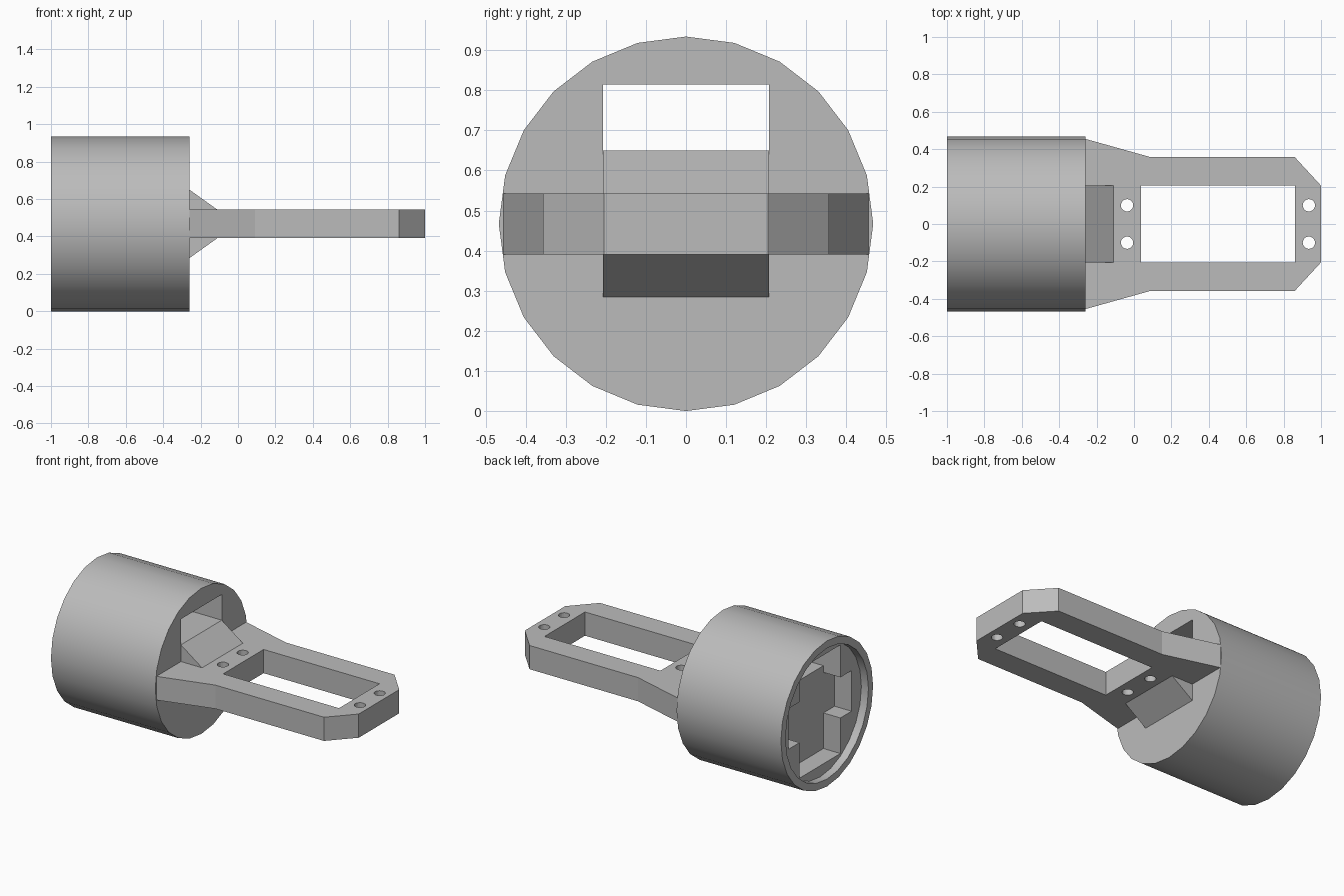
import bpy, bmesh, math
from mathutils import Matrix, Vector

if "Cube" in bpy.data.objects:
    bpy.data.objects.remove(bpy.data.objects["Cube"], do_unlink=True)

MID = 0.467          # height of the shared axis
R = 0.467            # cup radius
CUP_END = -0.26      # closed end of the cup
SLOT = 0.207         # half width of slot, wedges and window

grey = bpy.data.materials.new("plain grey")
grey.use_nodes = True
grey.diffuse_color = (0.5, 0.5, 0.5, 1)
grey.node_tree.nodes["Principled BSDF"].inputs["Base Color"].default_value = (0.5, 0.5, 0.5, 1)


def finish(name, bm):
    bmesh.ops.recalc_face_normals(bm, faces=bm.faces)
    mesh = bpy.data.meshes.new(name)
    bm.to_mesh(mesh)
    bm.free()
    mesh.materials.append(grey)
    obj = bpy.data.objects.new(name, mesh)
    bpy.context.collection.objects.link(obj)
    return obj


def box(name, x0, x1, y, z0, z1):
    bm = bmesh.new()
    bmesh.ops.create_cube(bm, size=1)
    for v in bm.verts:
        v.co = (x1 if v.co.x > 0 else x0, math.copysign(y, v.co.y),
                MID + (z1 if v.co.z > 0 else z0))
    return finish(name, bm)


def cylinder(name, centre, radius, depth, sides, axis):
    bm = bmesh.new()
    turn = Matrix.Rotation(math.pi / 2, 4, 'Y') if axis == 'X' else Matrix()
    bmesh.ops.create_cone(bm, cap_ends=True, segments=sides, radius1=radius,
                          radius2=radius, depth=depth,
                          matrix=Matrix.Translation(centre) @ turn)
    return finish(name, bm)


def prism(name, points, push):
    bm = bmesh.new()
    face = bm.faces.new([bm.verts.new(p) for p in points])
    new = bmesh.ops.extrude_face_region(bm, geom=[face])["geom"]
    bmesh.ops.translate(bm, vec=Vector(push),
                        verts=[e for e in new if isinstance(e, bmesh.types.BMVert)])
    return finish(name, bm)


def cut(obj, cutters):
    for c in cutters:
        c.hide_render = True
        mod = obj.modifiers.new("cut", 'BOOLEAN')
        mod.operation, mod.solver, mod.object = 'DIFFERENCE', 'EXACT', c
        bpy.context.view_layer.objects.active = obj
        bpy.ops.object.modifier_apply(modifier=mod.name)
        bpy.data.objects.remove(c, do_unlink=True)


# Round cup with a shallow recess, a cross-shaped pocket and a window
cup = cylinder("cup", ((CUP_END - 1) / 2, 0, MID), R, 1 + CUP_END, 24, 'X')
cut(cup, [
    cylinder("recess_cutter", (-1, 0, MID), 0.42, 0.1, 24, 'X'),
    box("pocket_tall_cutter", -1.1, -0.83, SLOT, -0.348, 0.348),
    box("pocket_wide_cutter", -1.1, -0.83, 0.32, -0.12, 0.14),
    box("window_cutter", -1.1, 0, SLOT, 0.183, 0.348),
])
bpy.ops.object.select_all(action='DESELECT')
cup.select_set(True)
bpy.context.view_layer.objects.active = cup
bpy.ops.object.shade_smooth_by_angle(angle=math.radians(25))

# Flat arm with a large opening and four screw holes
THICK = 0.076
half = [(CUP_END, 0.455), (0.09, 0.357), (0.86, 0.357), (1, 0.205)]
outline = half + [(x, -y) for x, y in reversed(half)]
arm = prism("arm", [(x, y, MID - THICK) for x, y in outline], (0, 0, 2 * THICK))
holes = [cylinder("hole_cutter", (x, y, MID), 0.033, 1, 20, 'Z')
         for x in (-0.037, 0.935) for y in (-0.1, 0.1)]
cut(arm, [box("opening_cutter", 0.038, 0.86, 0.205, -0.5, 0.5)] + holes)

# Sloped wedges bracing the arm above and below
for name, s in (("upper_wedge", 1), ("lower_wedge", -1)):
    prism(name, [(CUP_END, -SLOT, MID + s * THICK),
                 (-0.11, -SLOT, MID + s * THICK),
                 (CUP_END, -SLOT, MID + s * 0.183)], (0, 2 * SLOT, 0))
